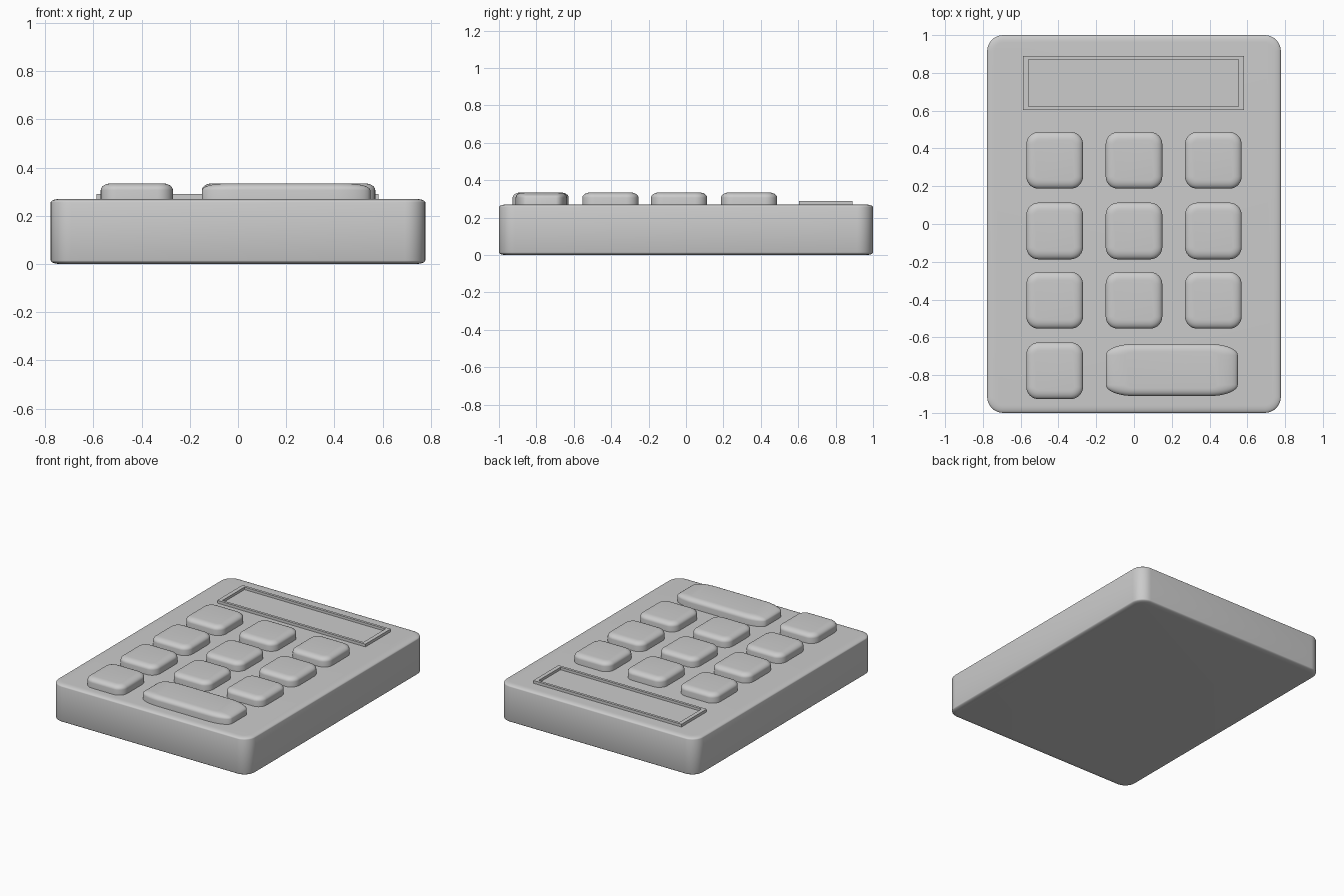
import bpy, bmesh, math

if "Cube" in bpy.data.objects:
    bpy.data.objects.remove(bpy.data.objects["Cube"])


def finish(name, bm, loc, smooth=True):
    bmesh.ops.recalc_face_normals(bm, faces=bm.faces[:])
    mesh = bpy.data.meshes.new(name)
    bm.to_mesh(mesh)
    bm.free()
    obj = bpy.data.objects.new(name, mesh)
    obj.location = loc
    bpy.context.collection.objects.link(obj)
    if smooth:
        bpy.ops.object.select_all(action='DESELECT')
        obj.select_set(True)
        bpy.context.view_layer.objects.active = obj
        bpy.ops.object.shade_smooth_by_angle(angle=math.radians(40))
    return obj


def outline(w, d, r, n=8):
    """Points of a rounded rectangle, n segments per corner."""
    pts = []
    for q, (sx, sy) in enumerate([(1, 1), (-1, 1), (-1, -1), (1, -1)]):
        for i in range(n + 1):
            a = math.pi / 2 * (q + i / n)
            pts.append((sx * (w / 2 - r) + r * math.cos(a),
                        sy * (d / 2 - r) + r * math.sin(a)))
    return pts


def rounded_block(name, loc, w, d, h, r, inset, drop, scale=(1, 1), both=False):
    """Rounded slab; its rim curves in by inset and down by drop."""
    arc = [math.pi / 2 * i / 6 for i in range(7)]
    prof = [(inset * (1 - math.cos(a)), h - drop + drop * math.sin(a)) for a in arc]
    low = [(o, h - z) for o, z in reversed(prof)] if both else [(0, 0)]
    bm = bmesh.new()
    rings = []
    for o, z in low + prof:
        rings.append([bm.verts.new((x * scale[0], y * scale[1], z))
                      for x, y in outline(w - 2 * o, d - 2 * o, r - o)])
    for a, b in zip(rings, rings[1:]):
        for i in range(len(a)):
            j = (i + 1) % len(a)
            bm.faces.new((a[i], a[j], b[j], b[i]))
    bm.faces.new(rings[0][::-1])
    bm.faces.new(rings[-1])
    return finish(name, bm, loc)


# Case
rounded_block("case", (0, 0, 0), 1.555, 2.0, 0.27, 0.085, 0.04, 0.014, both=True)

# Square keys, with the last row holding one square key and one wide key
KEY = dict(w=0.30, d=0.30, h=0.085, r=0.065, inset=0.045, drop=0.028)
for row, y in enumerate((0.337, -0.037, -0.404, -0.777)):
    for col, x in enumerate((-0.42, 0.0, 0.42)):
        if row < 3 or col == 0:
            rounded_block(f"key_{row + 1}_{col + 1}", (x, y, 0.25), **KEY)
rounded_block("wide_key", (0.2, -0.773, 0.25), scale=(2.33, 0.92), **KEY)

# Display: raised frame with a recessed panel
bm = bmesh.new()
bmesh.ops.create_cube(bm, size=1)
for v in bm.verts:
    v.co = (v.co.x * 1.17, v.co.y * 0.285, v.co.z * 0.04)
bm.normal_update()
top = max(bm.faces, key=lambda f: f.calc_center_median().z)
bmesh.ops.inset_region(bm, faces=[top], thickness=0.026)
for v in top.verts:
    v.co.x *= 1.098 / 1.118
step = bmesh.ops.extrude_discrete_faces(bm, faces=[top])["faces"][0]
for v in step.verts:
    v.co.z -= 0.018
finish("display", bm, (-0.002, 0.747, 0.27), smooth=False)
